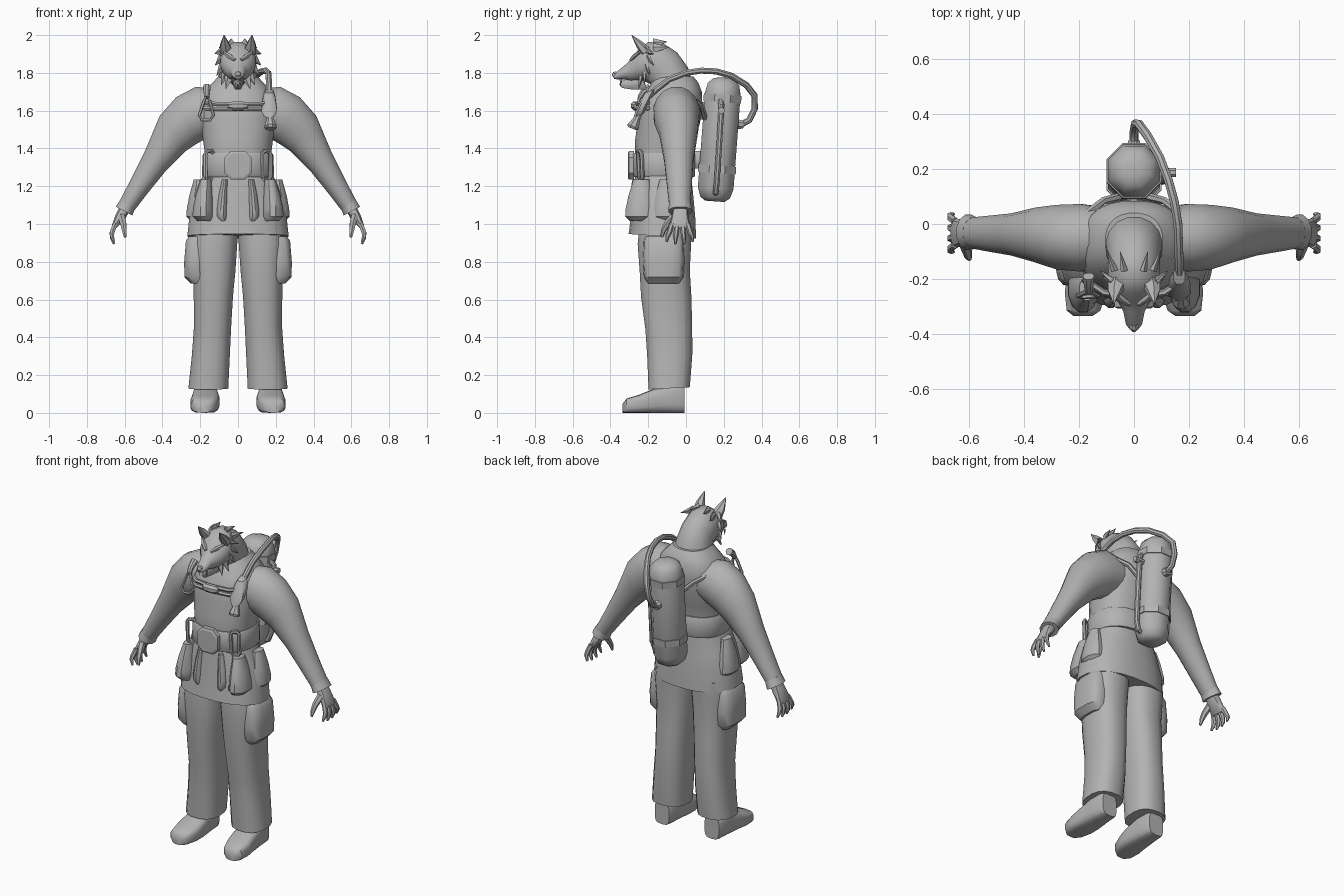
import bpy, bmesh, math
from mathutils import Vector as V

grey = bpy.data.materials.new("plain grey")
grey.diffuse_color = (0.45, 0.45, 0.45, 1)


def loft(name, rings, n=16, p=1.0, angle=40, closed=False):
    """Skin rings of (centre, axis a, axis b); p below 1 makes them boxier."""
    bm = bmesh.new()
    loops = []
    for c, a, b in rings:
        loop = []
        for i in range(n):
            t = 2 * math.pi * (i + 0.5) / n
            ct, st = math.cos(t), math.sin(t)
            u = math.copysign(abs(ct) ** p, ct)
            w = math.copysign(abs(st) ** p, st)
            loop.append(bm.verts.new(V(c) + V(a) * u + V(b) * w))
        loops.append(loop)
    pairs = list(zip(loops, loops[1:]))
    if closed:
        pairs.append((loops[-1], loops[0]))
    else:
        bm.faces.new(loops[0])
        bm.faces.new(loops[-1])
    for l0, l1 in pairs:
        for i in range(n):
            j = (i + 1) % n
            bm.faces.new((l0[i], l0[j], l1[j], l1[i]))
    bmesh.ops.recalc_face_normals(bm, faces=bm.faces)
    me = bpy.data.meshes.new(name)
    bm.to_mesh(me)
    bm.free()
    ob = bpy.data.objects.new(name, me)
    bpy.context.collection.objects.link(ob)
    me.materials.append(grey)
    bpy.ops.object.select_all(action='DESELECT')
    bpy.context.view_layer.objects.active = ob
    ob.select_set(True)
    bpy.ops.object.shade_smooth_by_angle(angle=math.radians(angle))
    return ob


def sweep(name, pts, radii, n=8, closed=False, flat=1.0):
    """Tube along points; radii is one number or one per point."""
    pts = [V(q) for q in pts]
    m = len(pts)
    if not isinstance(radii, (list, tuple)):
        radii = [radii] * m
    rings, a = [], None
    for i, q in enumerate(pts):
        nxt = pts[(i + 1) % m] if closed else pts[min(i + 1, m - 1)]
        t = (nxt - pts[i - 1 if closed or i else 0]).normalized()
        if a is None:
            a = t.cross(V((0, 1, 0)) if abs(t.y) < 0.9 else V((1, 0, 0)))
        a = (a - t * a.dot(t)).normalized()
        rings.append((q, a * radii[i], t.cross(a) * radii[i] * flat))
    return loft(name, rings, n, closed=closed)


def upright(name, rows, n=20, p=0.85, cx=0, tilt=0):
    """Stack of rings: (z, half width, front y, back y)."""
    return loft(name, [((cx, (f + b) / 2, z), (w, 0, 0), (0, (b - f) / 2, tilt))
                       for z, w, f, b in rows], n, p)


# coat, belt and collar
upright("coat_skirt", [(.935, .27, -.305, .055), (1.05, .258, -.29, .05), (1.16, .23, -.28, .04),
                       (1.25, .19, -.27, .03), (1.31, .175, -.265, .03)], 24, tilt=-.012)
upright("coat_torso", [(1.28, .176, -.265, .03), (1.38, .178, -.272, .035), (1.45, .187, -.27, .055),
                       (1.55, .2, -.255, .078), (1.63, .2, -.25, .088), (1.70, .185, -.21, .085),
                       (1.75, .135, -.185, .065), (1.78, .105, -.17, .04)], 24)
upright("belt", [(1.25, .187, -.28, .045), (1.26, .193, -.286, .05),
                 (1.365, .188, -.286, .05), (1.375, .182, -.28, .045)], 24)
loft("buckle", [((0, -.275, 1.31), (.075, 0, 0), (0, 0, .08)),
                ((0, -.302, 1.31), (.075, 0, 0), (0, 0, .08)),
                ((0, -.308, 1.31), (.062, 0, 0), (0, 0, .067))], 8, .7, 20)

# head and neck: top outline point, bottom outline point, half width
head = [(.035, 1.75, -.17, 1.66, .115), (.012, 1.83, -.18, 1.70, .105),
        (-.045, 1.91, -.19, 1.74, .098), (-.125, 1.962, -.215, 1.75, .096),
        (-.20, 1.965, -.24, 1.755, .095), (-.25, 1.93, -.265, 1.757, .083),
        (-.285, 1.877, -.29, 1.757, .056), (-.32, 1.845, -.32, 1.765, .039),
        (-.368, 1.805, -.362, 1.765, .030), (-.385, 1.785, -.38, 1.768, .016)]
loft("head", [((0, (y0 + y1) / 2, (z0 + z1) / 2), (w, 0, 0), (0, (y0 - y1) / 2, (z0 - z1) / 2))
              for y0, z0, y1, z1, w in head], 16)
sweep("lower_jaw", [(0, -.22, 1.76), (0, -.29, 1.742), (0, -.335, 1.74), (0, -.35, 1.746)],
      [.055, .033, .022, .01], 8, flat=.6)
sweep("nose", [(0, -.365, 1.795), (0, -.378, 1.79), (0, -.389, 1.782)], [.016, .017, .008], 8)
sweep("chin_tuft", [(0, -.285, 1.75), (0, -.29, 1.715)], [.02, .001], 5)

for s, side in ((1, "left"), (-1, "right")):
    # ears, brows, fangs and cheek fur
    sweep(side + "_ear", [(s * .062, -.215, 1.915), (s * .07, -.245, 1.95), (s * .074, -.288, 2.0)],
          [.036, .027, .002], 6, flat=.8)
    sweep(side + "_brow", [(s * .016, -.293, 1.868), (s * .045, -.272, 1.888), (s * .075, -.245, 1.91)],
          [.009, .014, .008], 6)
    sweep(side + "_fang", [(s * .025, -.345, 1.77), (s * .026, -.347, 1.73)], [.007, .001], 5)
    for i, (bx, y, z, tx, ty, tz) in enumerate([
            (.075, -.21, 1.92, .125, -.17, 1.90), (.08, -.2, 1.88, .122, -.17, 1.84),
            (.075, -.21, 1.84, .113, -.19, 1.785), (.06, -.22, 1.80, .09, -.22, 1.735),
            (.045, -.24, 1.78, .065, -.25, 1.715), (.07, -.17, 1.93, .10, -.09, 1.935),
            (.035, -.17, 1.955, .05, -.10, 1.965)]):
        sweep(f"{side}_fur_{i}", [(s * bx, y, z), (s * tx, ty, tz)], [.028, .001], 5, flat=.5)

    # sleeve: centre x, centre z, half thickness, centre y, half depth
    arm = [(.12, 1.60, .12, -.05, .115), (.195, 1.59, .142, -.05, .125), (.27, 1.55, .138, -.048, .12),
           (.345, 1.48, .118, -.04, .102), (.437, 1.335, .078, -.038, .078),
           (.525, 1.195, .058, -.035, .066), (.595, 1.085, .046, -.032, .056)]
    perp = V((s * .72, 0, .69))
    tops = [V((s * .15, 0, .99)), V((s * .2, 0, .98)), V((s * .42, 0, .9)), V((s * .6, 0, .8)),
            perp, V((s * .82, 0, .57)), V((s * .85, 0, .53))]
    loft(side + "_sleeve", [((s * x, y, z), t * r, (0, d, 0))
                            for (x, z, r, y, d), t in zip(arm, tops)], 16)
    t = V((s * .88, 0, .47))
    loft(side + "_cuff", [((s * .582, -.032, 1.11), t * .047, (0, .058, 0)),
                          ((s * .603, -.03, 1.068), t * .051, (0, .066, 0))], 12)
    # hand
    loft(side + "_palm", [((s * .595, -.03, 1.09), t * .03, (0, .038, 0)),
                          ((s * .622, -.032, 1.04), t * .029, (0, .045, 0)),
                          ((s * .648, -.033, .995), (s * .02, 0, 0), (0, .055, 0)),
                          ((s * .655, -.033, .98), (s * .013, 0, 0), (0, .052, 0))], 10, .8)
    for i in range(4):
        k = i - 1.5
        y, drop = -.033 + k * .028, .012 * abs(k)
        sweep(f"{side}_finger_{i}", [(s * .65, y, 1.0), (s * .667, y + k * .009, .955),
                                     (s * .668, y + k * .015, .92 + drop),
                                     (s * .657, y + k * .018, .888 + drop)],
              [.015, .014, .012, .006], 6)
    sweep(side + "_thumb", [(s * .618, -.065, 1.04), (s * .607, -.1, 1.0), (s * .602, -.12, .965),
                            (s * .598, -.128, .93)], [.022, .018, .014, .007], 6)

    # coat pleats and side bulges
    for nm, x, y, rx, ry in (("front_pleat", .185, -.235, .058, .09), ("inner_pleat", .085, -.262, .03, .046),
                             ("side_pleat", .225, -.10, .05, .08)):
        loft(f"{side}_{nm}", [((s * (x - .03 * (1 - k)), y, z), (rx * k, 0, 0), (0, ry * k, 0))
                              for z, k in ((1.235, .5), (1.15, .8), (1.08, .97), (1.04, 1), (1.015, .7))], 12)

    # trouser leg: z, outer x, inner x, front y, back y
    leg = [(.98, .24, .002, -.25, .03), (.90, .25, .002, -.258, .03), (.75, .24, .012, -.247, .022),
           (.62, .236, .025, -.24, .03), (.45, .235, .035, -.217, .035), (.30, .246, .042, -.207, .035),
           (.13, .264, .05, -.2, .022)]
    loft(side + "_trouser_leg", [((s * (o + i) / 2, (f + b) / 2, z), ((o - i) / 2, 0, 0),
                                  (0, (b - f) / 2, .006)) for z, o, i, f, b in leg], 16, .8)
    loft(side + "_cargo_pocket", [((s * x, -.118, z), (r, 0, 0), (0, d, 0)) for z, x, r, d in
                                  ((.935, .19, .07, .10), (.91, .205, .072, .107), (.80, .214, .072, .11),
                                   (.72, .217, .068, .105), (.685, .2, .05, .085))], 14, .6)
    # boot and sole along y: y, half width, top z
    boot = [(-.335, .035, .05), (-.315, .062, .076), (-.25, .076, .095), (-.19, .074, .12),
            (-.10, .066, .15), (-.03, .06, .15), (-.008, .05, .14)]
    loft(side + "_boot", [((s * (.172 + .1 * max(0, -y - .2)), y, h / 2), (w, 0, 0), (0, 0, h / 2))
                          for y, w, h in boot], 14, .55)

    # belt clip loops
    x = s * .15
    sweep(side + "_belt_clip", [(x - .022, -.248, 1.25), (x - .022, -.255, 1.37), (x - .012, -.255, 1.385),
                                (x + .012, -.24, 1.385), (x + .022, -.235, 1.37), (x + .022, -.23, 1.25),
                                (x + .012, -.235, 1.235), (x - .012, -.245, 1.235)], .011, 6, True)
    # harness strap running under the arm towards the tank
    sweep(side + "_back_strap", [(s * .17, .04, 1.66), (s * .11, .085, 1.62), (s * .05, .1, 1.56)], .014, 6)

# chest strap with centre knot
for i, dz in enumerate((.016, -.012)):
    sweep(f"chest_strap_{i}", [(-.185, -.2, 1.625 + dz), (-.11, -.25, 1.62 + dz), (0, -.262, 1.62 + dz),
                               (.11, -.25, 1.62 + dz), (.185, -.2, 1.625 + dz)], .012, 6)
sweep("strap_knot", [(-.05, -.262, 1.625), (-.025, -.268, 1.625), (.025, -.268, 1.625), (.05, -.262, 1.625)],
      [.015, .026, .026, .015], 8)

# hanging snap hook
hook = [(-.165, 1.68), (-.18, 1.65), (-.205, 1.575), (-.19, 1.55), (-.15, 1.55), (-.13, 1.575), (-.15, 1.65)]
sweep("snap_hook", [(x, -.245 - (1.68 - z) * .15, z) for x, z in hook], .009, 6, True)
sweep("snap_hook_swivel", [(-.165, -.19, 1.725), (-.165, -.225, 1.70), (-.165, -.245, 1.67)],
      [.022, .018, .014], 8)

# breathing hose, mouthpiece and nozzle
sweep("hose", [(.165, -.2, 1.675), (.165, -.155, 1.715), (.163, -.09, 1.765), (.16, .0, 1.80), (.147, .08, 1.812),
               (.125, .16, 1.808), (.095, .24, 1.785), (.05, .32, 1.735), (.018, .363, 1.68),
               (.005, .364, 1.61), (0, .335, 1.55), (0, .29, 1.525), (0, .24, 1.53)], .017, 8)
loft("mouthpiece", [((.165, y, z), (r, 0, 0), (0, .03, .012)) for y, z, r in
                    ((-.19, 1.705, .022), (-.205, 1.675, .034), (-.24, 1.605, .044), (-.25, 1.575, .03))], 8, .7)
sweep("nozzle", [(.168, -.24, 1.59), (.17, -.258, 1.56), (.172, -.28, 1.515), (.172, -.284, 1.505)],
      [.014, .018, .034, .028], 8)


# air tank with bands, valve and side pipe
def tank_ring(z, r):
    return ((0, .152 + (z - 1.12) * .075, z), (r, 0, 0), (0, r, -.075 * r))


loft("air_tank", [tank_ring(*q) for q in ((1.12, .055), (1.14, .085), (1.19, .102), (1.69, .102),
                                          (1.74, .09), (1.765, .065), (1.775, .03))], 8, angle=50)
for i, z in enumerate((1.29, 1.665)):
    loft(f"tank_band_{i}", [tank_ring(z - .02, .108), tank_ring(z + .02, .108)], 8, angle=20)
sweep("tank_valve", [(0, .26, 1.53), (0, .305, 1.525)], [.03, .022], 8)
sweep("side_pipe", [(.08, .18, 1.66), (.115, .188, 1.63), (.118, .178, 1.45), (.118, .163, 1.22),
                    (.1, .158, 1.17), (.06, .155, 1.16)], .016, 8)
sweep("side_knob", [(.09, .187, 1.60), (.152, .187, 1.60)], .018, 8)
for z in (1.34, 1.6):
    sweep("tank_mount", [(0, .04, z), (0, .12, z)], .05, 8, flat=.6)
